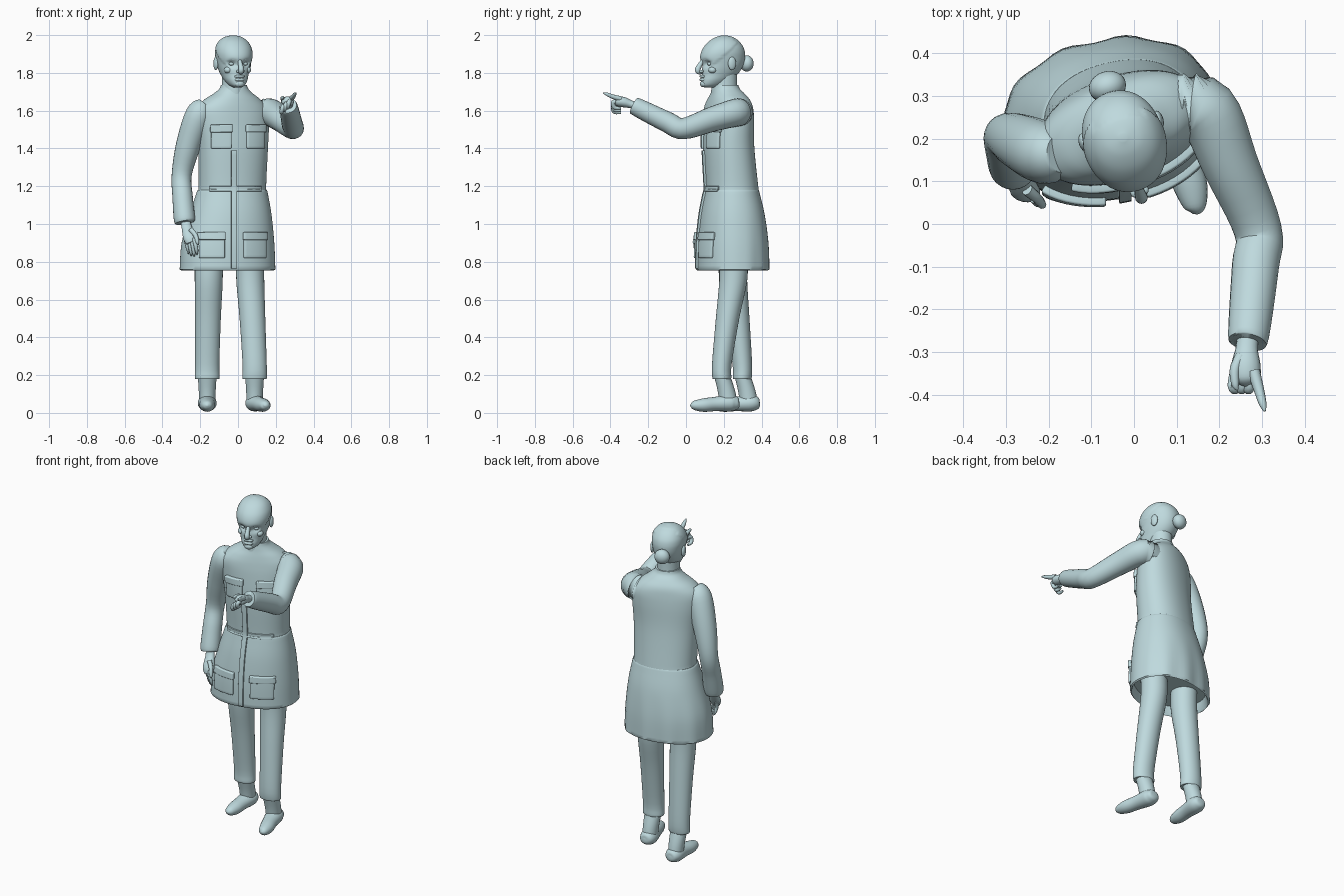
import bpy, bmesh, math
from math import sin, cos, pi
from mathutils import Vector, Matrix
from mathutils.bvhtree import BVHTree

cube = bpy.data.objects.get("Cube")
if cube:
    bpy.data.objects.remove(cube, do_unlink=True)

COLOUR = (0.52, 0.70, 0.73, 1)
clay = bpy.data.materials.new("pale_blue")
clay.use_nodes = True
clay.diffuse_color = COLOUR
clay.node_tree.nodes["Principled BSDF"].inputs["Base Color"].default_value = COLOUR


def spline(rows, steps):
    """Smooth interpolation through rows of equal length."""
    out = []
    for i in range(len(rows) - 1):
        p = [rows[max(0, min(len(rows) - 1, i + k))] for k in (-1, 0, 1, 2)]
        for s in range(steps):
            t = s / steps
            out.append([0.5 * (2*b + (c-a)*t + (2*a-5*b+4*c-d)*t*t + (3*b-a-3*c+d)*t**3)
                        for a, b, c, d in zip(*p)])
    return out + [list(rows[-1])]


def finish(name, bm, angle=50):
    bmesh.ops.recalc_face_normals(bm, faces=bm.faces)
    mesh = bpy.data.meshes.new(name)
    bm.to_mesh(mesh)
    bm.free()
    ob = bpy.data.objects.new(name, mesh)
    bpy.context.collection.objects.link(ob)
    mesh.materials.append(clay)
    bpy.ops.object.select_all(action='DESELECT')
    ob.select_set(True)
    bpy.context.view_layer.objects.active = ob
    bpy.ops.object.shade_smooth_by_angle(angle=math.radians(angle))
    return ob


def skin(name, rings):
    """Bridge rings of points and cap both ends."""
    bm = bmesh.new()
    loops = [[bm.verts.new(p) for p in ring] for ring in rings]
    n = len(loops[0])
    for a, b in zip(loops, loops[1:]):
        for i in range(n):
            bm.faces.new((a[i], a[(i+1) % n], b[(i+1) % n], b[i]))
    bm.faces.new(loops[0])
    bm.faces.new(loops[-1])
    return finish(name, bm)


def oval(z, cx, cy, rx, ry, turn=0, n=32, power=2.0, fold=0):
    """Horizontal oval, optionally boxy, turned and pleated."""
    ring = []
    for i in range(n):
        a = 2 * pi * i / n
        c, s = cos(a), sin(a)
        k = (abs(c)**power + abs(s)**power) ** (-1 / power)
        k *= 1 + fold * sin(11 * a) * max(0, s)
        p = Matrix.Rotation(math.radians(turn), 2) @ Vector((rx*c*k, ry*s*k))
        ring.append(Vector((cx + p.x, cy + p.y, z)))
    return ring


def tube(name, rows, flat=1.0, n=16, steps=5, place=None):
    """Sweep a circle along rows of (x, y, z, radius)."""
    if place:
        rows = [(*(place @ Vector(r[:3])), r[3]) for r in rows]
    pts = spline(rows, steps)
    pos = [Vector(p[:3]) for p in pts]
    span = pos[-1] - pos[0]
    ref = Vector((0, 0, 1)) if abs(span.x) > 0.8 * span.length else Vector((1, 0, 0))
    rings = []
    for i, p in enumerate(pos):
        t = (pos[min(i+1, len(pos)-1)] - pos[max(i-1, 0)]).normalized()
        v = t.cross(ref).normalized()
        u = v.cross(t)
        r = max(pts[i][3], 0.001)
        rings.append([p + r*(u*cos(2*pi*k/n) + v*flat*sin(2*pi*k/n)) for k in range(n)])
    return skin(name, rings)


def ball(name, centre, size, place=Matrix()):
    bm = bmesh.new()
    bmesh.ops.create_uvsphere(bm, u_segments=24, v_segments=16, radius=1)
    bm.transform(place @ Matrix.Translation(centre) @ Matrix.Diagonal((*size, 1)))
    return finish(name, bm)


# Long coat: rows of z, centre x, centre y, half width, half depth, turn
coat_rows = [
    (0.76, -.055, .245, .254, .187, 12), (0.90, -.053, .245, .246, .184, 12),
    (1.05, -.040, .245, .218, .167, 12), (1.17, -.031, .243, .188, .141, 12),
    (1.20, -.030, .242, .180, .136, 13), (1.40, -.026, .226, .187, .128, 16),
    (1.54, -.030, .225, .200, .120, 20), (1.61, -.032, .225, .196, .112, 22),
    (1.655, -.030, .225, .158, .102, 22), (1.69, -.025, .220, .106, .086, 20),
    (1.715, -.022, .212, .077, .072, 18), (1.735, -.022, .210, .068, .066, 18)]
rings = [oval(*r, n=64, power=2.2, fold=0.025 * max(0, 1.05 - r[0]) / 0.3)
         for r in spline(coat_rows, 5)]
_, hx, hy, ha, hb, ht = coat_rows[0]
lining = [oval(z, hx, hy, ha * k, hb * k, ht, n=64, power=2.2)
          for z, k in ((0.81, .90), (0.765, .94), (0.754, .97))]
coat = skin("coat", lining + rings)
surface = BVHTree.FromPolygons([v.co for v in coat.data.vertices],
                               [p.vertices[:] for p in coat.data.polygons])


def patch(name, x0, x1, z0, z1, thick, n=8):
    """Cloth panel laid on the front of the coat."""
    bm = bmesh.new()
    grid = []
    for j in range(n + 1):
        row = []
        for i in range(n + 1):
            x, z = x0 + (x1-x0)*i/n, z0 + (z1-z0)*j/n
            hit = surface.ray_cast(Vector((x, -1, z)), Vector((0, 1, 0)))[0]
            row.append(bm.verts.new(hit or (x, 0.2, z)))
        grid.append(row)
    for a, b in zip(grid, grid[1:]):
        for i in range(n):
            bm.faces.new((a[i], a[i+1], b[i+1], b[i]))
    ob = finish(name, bm)
    solid = ob.modifiers.new("thickness", 'SOLIDIFY')
    solid.thickness, solid.offset = 2 * thick, 0
    bevel = ob.modifiers.new("soft_edge", 'BEVEL')
    bevel.width, bevel.segments = thick * 0.4, 2


# Pockets with flaps, button strip and belt
for name, x0, x1, z0, z1 in (
        ("right_chest", -.14, -.035, 1.40, 1.52), ("left_chest", .045, .135, 1.40, 1.52),
        ("right_hip", -.205, -.07, .82, .95), ("left_hip", .03, .145, .82, .95)):
    patch(name + "_pocket", x0, x1, z0, z1, 0.012)
    patch(name + "_flap", x0 - .004, x1 + .004, z1 - .035, z1 + .006, 0.018)
patch("button_strip", -.036, -.008, .765, 1.39, 0.011, 24)
patch("belt", -.15, .12, 1.172, 1.2, 0.008, 16)

# Sleeves with cuffs
tube("left_sleeve", [(.10, .275, 1.585, .075), (.17, .265, 1.59, .074), (.225, .14, 1.555, .066),
                     (.29, -.015, 1.505, .056), (.284, -.10, 1.54, .055),
                     (.268, -.262, 1.62, .048), (.267, -.270, 1.624, .038)], n=24)
tube("right_sleeve", [(-.17, .165, 1.63, .045), (-.205, .165, 1.58, .072), (-.262, .19, 1.42, .066),
                      (-.298, .205, 1.26, .053), (-.293, .17, 1.14, .054),
                      (-.283, .135, 1.02, .056), (-.282, .133, 1.012, .044)], n=24)

# Pointing hand
tube("left_palm", [(.268, -.25, 1.62, .026), (.264, -.29, 1.633, .026), (.262, -.33, 1.645, .034),
                   (.264, -.365, 1.65, .03), (.265, -.38, 1.652, .006)], flat=.8)
tube("left_index_finger", [(.28, -.345, 1.662, .015), (.293, -.39, 1.675, .012),
                           (.301, -.42, 1.688, .009), (.306, -.438, 1.694, .003)], n=10)
for i, f in enumerate(("middle", "ring", "little")):
    x, z = .274 - .016 * i, 1.645 - .012 * i
    tube("left_" + f + "_finger", [(x, -.35, z + .005, .012), (x - .004, -.385, z, .012),
                                   (x - .012, -.378, z - .028, .011),
                                   (x - .012, -.345, z - .032, .006)], n=10)
tube("left_thumb", [(.25, -.31, 1.65, .014), (.236, -.34, 1.662, .012),
                    (.237, -.375, 1.668, .009), (.242, -.388, 1.669, .003)], n=10)

# Hanging hand
tube("right_palm", [(-.282, .135, 1.03, .026), (-.272, .115, .985, .027),
                    (-.256, .08, .93, .035), (-.247, .068, .90, .028)], flat=.65)
for i, f in enumerate(("index", "middle", "ring", "little")):
    x, y = -.225 - .015 * i, .054 + .012 * i
    tip = .85 - .01 * sin(i * 1.2)
    tube("right_" + f + "_finger", [(x - .008, y + .005, .925, .011), (x, y - .004, .89, .0105),
                                    (x + .006, y, tip + .008, .009), (x + .008, y + .008, tip - .012, .003)], n=10)
tube("right_thumb", [(-.25, .08, .97, .014), (-.225, .058, .94, .012),
                     (-.215, .045, .905, .010), (-.212, .045, .89, .003)], n=10)

# Trousers, ankles and shoes
for side, x, top, y, out in (("left", .088, .065, .19, .055), ("right", -.163, -.155, .298, .0)):
    mid = (x + top) / 2
    leg = [(.18, x, y, .058, .044), (.186, x, y, .065, .05), (.26, x, y, .064, .052),
           (.50, mid, (y + .25) / 2, .068, .062), (.70, top, .25, .074, .074),
           (.84, top, .25, .074, .075)]
    skin(side + "_trouser_leg", [oval(*r) for r in spline(leg, 4)])
    shoe_y = y + .045
    ankle = [(.05, x, shoe_y - .01, .042, .048), (.12, x, shoe_y - .022, .045, .046),
             (.20, x, y, .05, .043)]
    skin(side + "_ankle", [oval(*r) for r in spline(ankle, 4)])
    tube(side + "_shoe", [(x, shoe_y + .048, .05, .008), (x, shoe_y + .04, .05, .034),
                          (x, shoe_y, .052, .05), (x + out*.4, shoe_y - .08, .047, .043),
                          (x + out*.8, shoe_y - .145, .041, .040),
                          (x + out, shoe_y - .195, .040, .026), (x + out, shoe_y - .212, .04, .006)],
         flat=.88, n=20)

# Head: rows of z, front, back, half width in the head's own frame
head_place = Matrix.Translation((-.025, .2, 0)) @ Matrix.Rotation(math.radians(17), 4, 'Z')
head_rows = [(1.722, -.105, -.05, .018), (1.735, -.122, -.01, .040), (1.76, -.124, .03, .058),
             (1.79, -.119, .07, .070), (1.82, -.118, .094, .080), (1.85, -.116, .107, .087),
             (1.88, -.122, .113, .092), (1.91, -.116, .112, .094), (1.94, -.100, .102, .088),
             (1.97, -.072, .078, .070), (1.99, -.038, .046, .043), (1.999, -.006, .01, .008)]
head = skin("head", [oval(z, 0, (f + b) / 2, w, (b - f) / 2, n=64, power=2.15)
                     for z, f, b, w in spline(head_rows, 6)])
for v in head.data.vertices:
    # Hollow the eye sockets and raise the swept-back hair
    for s in (-1, 1):
        d = (v.co - Vector((s * .037, -.105, 1.848))).length
        v.co.y += .018 * math.exp(-(d / .019) ** 2)
    if v.co.z > 1.79 and v.co.z > 1.915 + v.co.y * 0.9 + .03 * (abs(v.co.x) < .06):
        v.co += Vector((v.co.x, v.co.y, 0)) * .04
head.data.transform(head_place)

skin("neck", [oval(z, -.024, .203, r, r * 1.1) for z, r in ((1.67, .066), (1.73, .061), (1.80, .062))])
ball("hair_bun", (0, .127, 1.85), (.044, .036, .043), head_place)
tube("nose", [(0, -.112, 1.872, .009), (0, -.130, 1.845, .012), (0, -.144, 1.818, .015),
              (0, -.138, 1.805, .013), (0, -.118, 1.802, .008)], n=12, place=head_place)
for name, z, r, y in (("upper_lip", 1.782, .007, -.124), ("lower_lip", 1.764, .008, -.124)):
    tube(name, [(-.032, y + .018, z - .002, .002), (-.015, y + .003, z, r), (0, y, z, r),
                (.015, y + .003, z, r), (.032, y + .018, z - .002, .002)], n=10, place=head_place)
ball("chin", (0, -.112, 1.742), (.026, .018, .018), head_place)
for side, s in (("right", -1), ("left", 1)):
    ball(side + "_eye", (s * .037, -.089, 1.848), (.015, .012, .010), head_place)
    ball(side + "_nostril", (s * .013, -.128, 1.808), (.009, .012, .008), head_place)
    ball(side + "_cheek", (s * .052, -.078, 1.815), (.022, .022, .018), head_place)
    ball(side + "_ear", (s * .091, .018, 1.85), (.012, .022, .035), head_place)
    tube(side + "_brow", [(s * .010, -.118, 1.868, .004), (s * .035, -.108, 1.874, .008),
                          (s * .066, -.080, 1.866, .003)], n=10, place=head_place)
